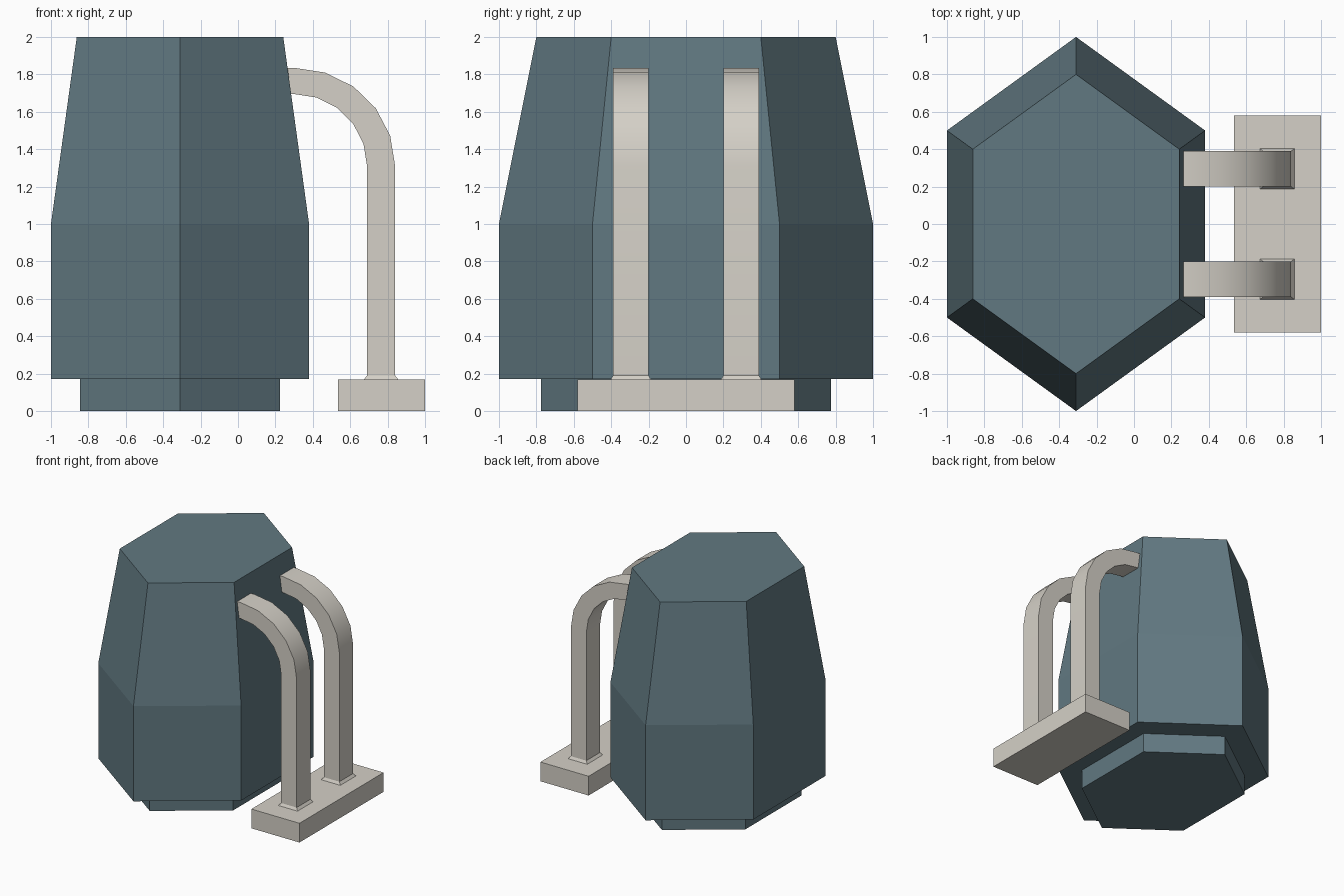
import bpy, bmesh
from math import sin, cos, radians

if "Cube" in bpy.data.objects:
    bpy.data.objects.remove(bpy.data.objects["Cube"])


def material(name, rgb):
    m = bpy.data.materials.new(name)
    m.diffuse_color = (*rgb, 1)
    m.use_nodes = True
    m.node_tree.nodes["Principled BSDF"].inputs["Base Color"].default_value = m.diffuse_color
    return m


SLATE = material("slate", (0.12, 0.19, 0.22))
PALE = material("pale", (0.66, 0.63, 0.57))


def make(name, bm, mat):
    bmesh.ops.recalc_face_normals(bm, faces=bm.faces)
    me = bpy.data.meshes.new(name)
    bm.to_mesh(me)
    bm.free()
    me.materials.append(mat)
    ob = bpy.data.objects.new(name, me)
    bpy.context.collection.objects.link(ob)
    return ob


def loft(name, rings, mat):
    """Skin closed rings of equal length and cap both ends."""
    bm = bmesh.new()
    vs = [[bm.verts.new(p) for p in r] for r in rings]
    n = len(rings[0])
    for a, b in zip(vs, vs[1:]):
        for i in range(n):
            j = (i + 1) % n
            bm.faces.new((a[i], a[j], b[j], b[i]))
    bm.faces.new(vs[0][::-1])
    bm.faces.new(vs[-1])
    return make(name, bm, mat)


def hexagon(s, z):
    shape = [(0, -1), (0.69, -0.5), (0.69, 0.5), (0, 1), (-0.69, 0.5), (-0.69, -0.5)]
    return [(-0.31 + x * s, y * s, z) for x, y in shape]


def rect(x0, x1, y0, y1, z):
    return [(x0, y0, z), (x1, y0, z), (x1, y1, z), (x0, y1, z)]


# Hexagonal tank and its inset plinth
loft("tank_body", [hexagon(1, 0.17), hexagon(1, 1), hexagon(0.8, 2)], SLATE)
loft("tank_plinth", [hexagon(0.775, 0), hexagon(0.775, 0.17)], SLATE)

# Foot slab for the pipes
loft("pipe_slab", [rect(0.535, 1, -0.58, 0.58, z) for z in (0, 0.168)], PALE)

# Two square pipes bending from the slab into the tank, slightly flared at the foot
for side, label in ((-1, "front"), (1, "back")):
    y0, y1 = sorted((side * 0.2, side * 0.39))
    rings = [rect(0.67, 0.86, y0 - 0.015, y1 + 0.015, 0.165),
             rect(0.69, 0.84, y0, y1, 0.19)]
    for k in range(6):
        a = radians(18 * k)
        ci, si = cos(a), sin(a)
        inner = (0.30 + 0.39 * ci, 1.31 + 0.385 * si)
        outer = (0.30 + 0.54 * ci, 1.31 + 0.525 * si)
        rings.append([(inner[0], y0, inner[1]), (outer[0], y0, outer[1]),
                      (outer[0], y1, outer[1]), (inner[0], y1, inner[1])])
    rings.append([(x - 0.05, y, z) for x, y, z in rings[-1]])
    pipe = loft(label + "_pipe", rings, PALE)
    bpy.ops.object.select_all(action='DESELECT')
    pipe.select_set(True)
    bpy.context.view_layer.objects.active = pipe
    bpy.ops.object.shade_smooth_by_angle(angle=radians(30))
